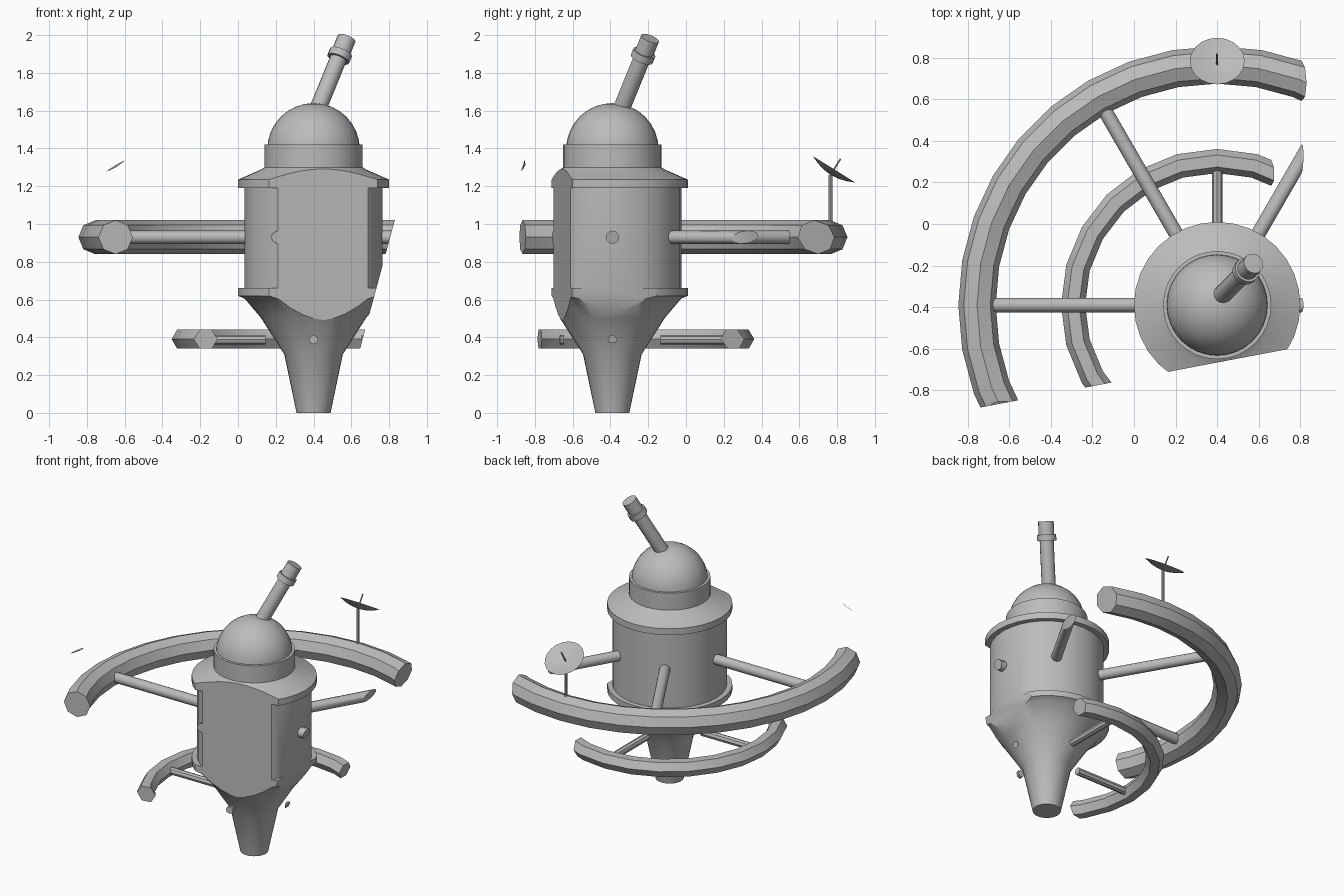
import bpy, bmesh, math
from mathutils import Matrix, Vector

if "Cube" in bpy.data.objects:
    bpy.data.objects.remove(bpy.data.objects["Cube"])

AXIS = Vector((0.4, -0.39, 0))          # station's vertical axis
CUTS = [((0.83, 0, 1.02), (1, 0, -0.27)),        # tilted right-hand section
        ((0.17, -0.71, 0), (0.19, -1, 0))]       # vertical front section

grey = bpy.data.materials.new("hull_grey")
grey.diffuse_color = (0.5, 0.5, 0.5, 1)
grey.use_nodes = True
grey.node_tree.nodes["Principled BSDF"].inputs["Base Color"].default_value = grey.diffuse_color


def finish(name, bm):
    """Slice by the section planes, cap the openings and make the object."""
    bmesh.ops.recalc_face_normals(bm, faces=bm.faces)
    for co, no in CUTS:
        geom = bm.verts[:] + bm.edges[:] + bm.faces[:]
        bmesh.ops.bisect_plane(bm, geom=geom, dist=1e-6, plane_co=co,
                               plane_no=Vector(no).normalized(), clear_outer=True)
        rim = [e for e in bm.edges if e.is_boundary]
        if rim:
            bmesh.ops.holes_fill(bm, edges=rim, sides=0)
    if not bm.faces:
        bm.free()
        return
    bmesh.ops.recalc_face_normals(bm, faces=bm.faces)
    me = bpy.data.meshes.new(name)
    bm.to_mesh(me)
    bm.free()
    me.materials.append(grey)
    ob = bpy.data.objects.new(name, me)
    bpy.context.collection.objects.link(ob)
    bpy.ops.object.select_all(action='DESELECT')
    ob.select_set(True)
    bpy.context.view_layer.objects.active = ob
    bpy.ops.object.shade_smooth_by_angle(angle=math.radians(32))


def lathe(name, profile, segs, matrix, closed=False):
    """Revolve (radius, height) points around local z."""
    bm = bmesh.new()
    vs = [bm.verts.new((r, 0, z)) for r, z in profile]
    es = [bm.edges.new(p) for p in zip(vs, vs[1:])]
    if closed:
        es.append(bm.edges.new((vs[-1], vs[0])))
    bmesh.ops.spin(bm, geom=vs + es, cent=(0, 0, 0), axis=(0, 0, 1),
                   angle=math.tau, steps=segs, use_merge=True)
    bmesh.ops.remove_doubles(bm, verts=bm.verts, dist=1e-5)
    bm.transform(matrix)
    finish(name, bm)


def rod(name, a, b, radius, segs):
    a, b = Vector(a), Vector(b)
    d = b - a
    m = Matrix.Translation(a) @ d.to_track_quat('Z', 'Y').to_matrix().to_4x4()
    lathe(name, [(0, 0), (radius, 0), (radius, d.length), (0, d.length)], segs, m)


def polar(r, deg, z):
    t = math.radians(deg)
    return AXIS + Vector((r * math.cos(t), r * math.sin(t), z))


at_axis = Matrix.Translation(AXIS)

# Hull: nozzle, taper, lower flange, barrel, upper flange, sloped deck
lathe("hull", [(0, 0), (0.09, 0), (0.155, 0.31), (0.28, 0.505), (0.365, 0.605),
               (0.40, 0.62), (0.40, 0.66), (0.365, 0.66), (0.365, 1.19),
               (0.40, 1.19), (0.40, 1.235), (0.275, 1.29), (0.26, 1.30), (0, 1.30)],
      32, at_axis)
lathe("dome_drum", [(0, 1.28), (0.26, 1.28), (0.26, 1.42), (0, 1.42)], 32, at_axis)

# Observatory dome
arc = [(0.245 * math.cos(t), 1.395 + 0.245 * math.sin(t))
       for t in [i * math.pi / 16 for i in range(8)]]
lathe("dome", [(0, 1.395)] + arc + [(0, 1.64)], 32, at_axis)

# Telescope tube with collar, leaning 30 degrees to the back right
lean = Vector((0.408, 0.408, 1)).normalized()
tip = Vector((0.575, -0.19, 1.982))
rod("telescope_tube", tip - lean * 0.55, tip - lean * 0.1, 0.045, 16)
rod("telescope_collar", tip - lean * 0.125, tip - lean * 0.085, 0.062, 16)
rod("telescope_end", tip - lean * 0.1, tip, 0.05, 16)


def ring(name, major, minor, z, sides, segs):
    pts = [(major + minor * math.cos(i * math.tau / sides),
            z + minor * math.sin(i * math.tau / sides)) for i in range(sides)]
    lathe(name, pts, segs, at_axis, closed=True)


# Habitat rings
ring("outer_ring", 1.155, 0.09, 0.93, 8, 36)
ring("inner_ring", 0.693, 0.058, 0.39, 6, 24)

# Spokes
for i in range(6):
    rod("outer_spoke", polar(0.3, 60 * i, 0.93), polar(1.12, 60 * i, 0.93), 0.035, 12)
for i in range(4):
    rod("inner_spoke", polar(0.255, 90 * i, 0.388), polar(0.68, 90 * i, 0.388), 0.025, 8)

# Three antenna dishes around the outer ring, tilted outward
for deg in (90, 210, 330):
    foot, top = polar(1.155, deg, 1.0), polar(1.155, deg, 1.26)
    rod("dish_mast", foot, top, 0.01, 8)
    m = (Matrix.Translation(top) @ Matrix.Rotation(math.radians(deg), 4, 'Z')
         @ Matrix.Rotation(math.radians(32), 4, 'Y'))
    lathe("dish", [(0, 0), (0.05, 0.006), (0.09, 0.017), (0.132, 0.035),
                   (0.09, 0.023), (0.05, 0.012), (0, 0.006)], 20, m)
    rod("dish_feed", m @ Vector((0, 0, 0.003)), m @ Vector((0, 0, 0.1)), 0.005, 6)
